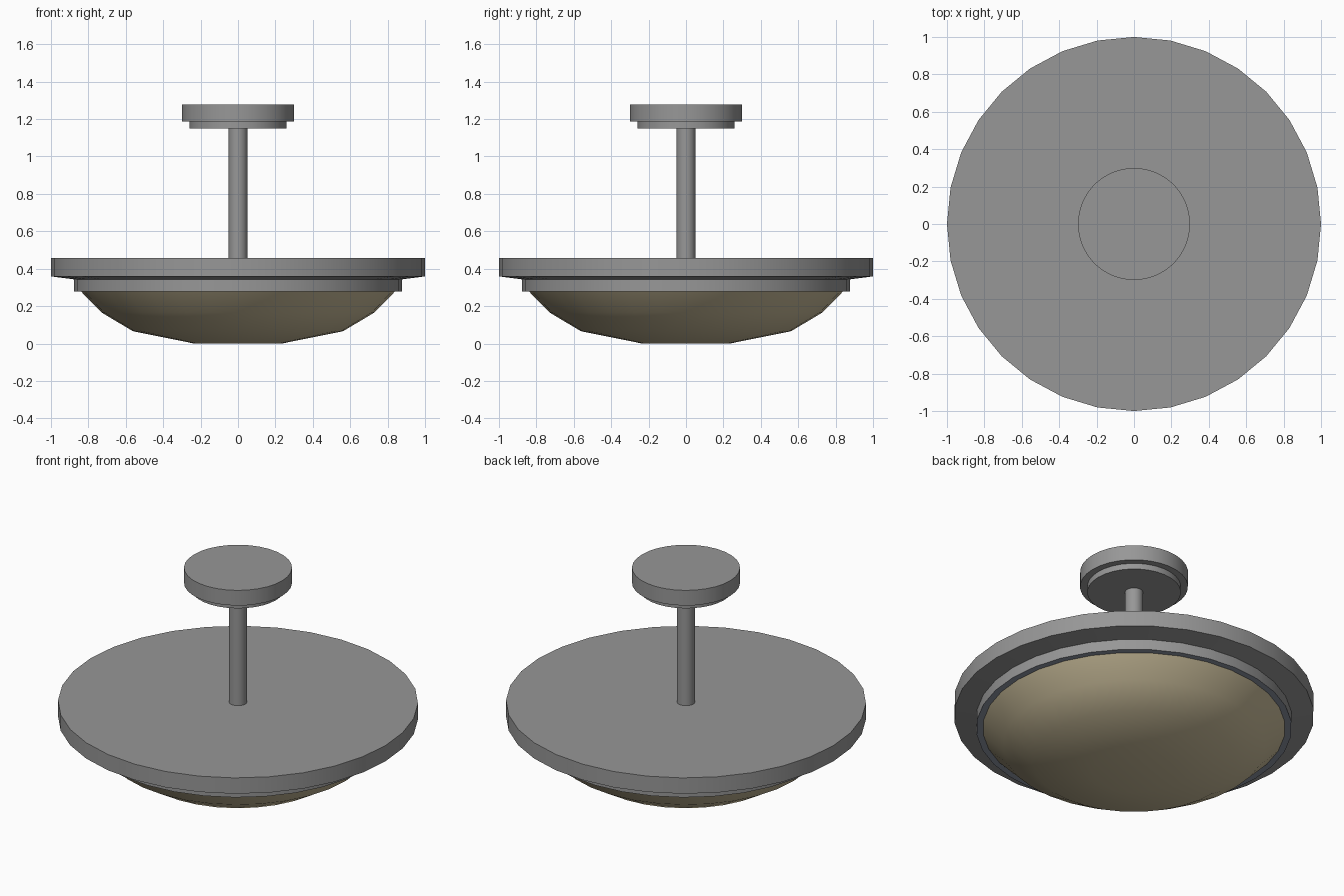
import bpy, bmesh, math

if "Cube" in bpy.data.objects:
    bpy.data.objects.remove(bpy.data.objects["Cube"])


def material(name, rgb):
    m = bpy.data.materials.new(name)
    m.diffuse_color = (*rgb, 1)
    m.use_nodes = True
    m.node_tree.nodes["Principled BSDF"].inputs["Base Color"].default_value = m.diffuse_color
    return m


metal = material("grey metal", (0.31, 0.31, 0.31))
rim = material("blue grey rim", (0.28, 0.31, 0.38))
glass = material("amber glass", (0.58, 0.50, 0.32))


def lathe(name, profile, mat, base_mat=None, sides=32, angle=30):
    """Turn (radius, z) points, listed bottom to top, into a capped solid."""
    bm = bmesh.new()
    rings = []
    for r, z in profile:
        rings.append([bm.verts.new((r * math.cos(math.tau * i / sides),
                                    r * math.sin(math.tau * i / sides), z))
                      for i in range(sides)])
    for lo, hi in zip(rings, rings[1:]):
        for i in range(sides):
            j = (i + 1) % sides
            bm.faces.new((lo[i], lo[j], hi[j], hi[i]))
    base = bm.faces.new(rings[0][::-1])
    bm.faces.new(rings[-1])
    if base_mat:
        base.material_index = 1
    mesh = bpy.data.meshes.new(name)
    bm.to_mesh(mesh)
    bm.free()
    mesh.materials.append(mat)
    if base_mat:
        mesh.materials.append(base_mat)
    ob = bpy.data.objects.new(name, mesh)
    bpy.context.collection.objects.link(ob)
    bpy.ops.object.select_all(action='DESELECT')
    ob.select_set(True)
    bpy.context.view_layer.objects.active = ob
    bpy.ops.object.shade_smooth_by_angle(angle=math.radians(angle))
    return ob


# Ceiling mount: wide plate with a narrower step under it
lathe("ceiling_canopy", [(0.26, 1.15), (0.26, 1.186), (0.3, 1.186), (0.3, 1.279)], metal)

# Hanging rod
lathe("rod", [(0.05, 0.45), (0.05, 1.155)], metal)

# Wide shade plate, slightly tapered underneath, with the glass retaining ring
lathe("shade_plate", [(0.877, 0.279), (0.877, 0.343), (1.0, 0.359), (1.0, 0.456)], metal, rim)

# Shallow glass bowl
lathe("glass_bowl", [(0.235, 0.0), (0.562, 0.066), (0.73, 0.166), (0.842, 0.281)], glass)
